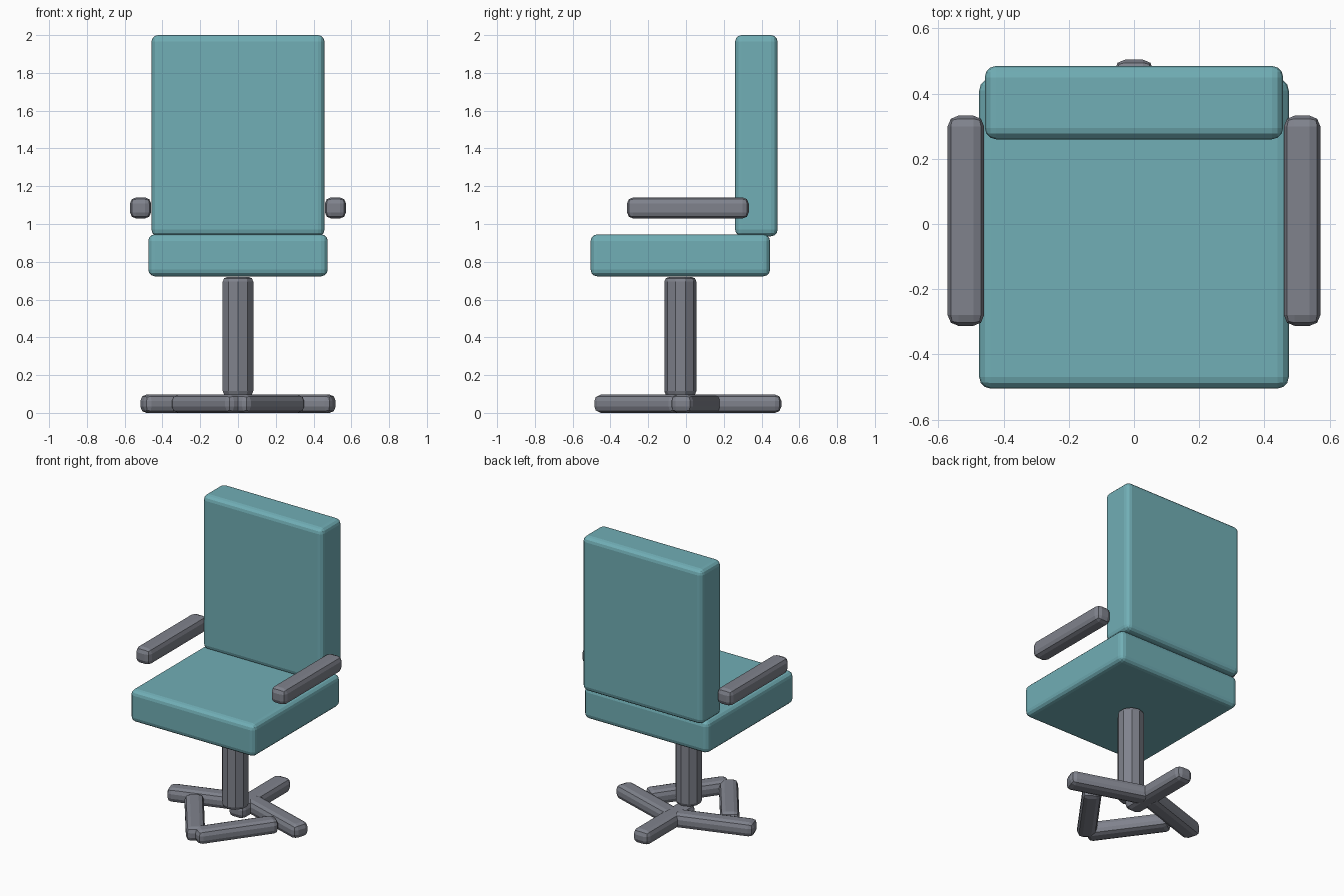
import bpy, bmesh, math
from mathutils import Matrix

if "Cube" in bpy.data.objects:
    bpy.data.objects.remove(bpy.data.objects["Cube"])


def material(name, rgb):
    m = bpy.data.materials.new(name)
    m.diffuse_color = (*rgb, 1)
    m.use_nodes = True
    m.node_tree.nodes["Principled BSDF"].inputs["Base Color"].default_value = m.diffuse_color
    return m


TEAL = material("teal upholstery", (0.165, 0.425, 0.465))
GREY = material("grey metal", (0.215, 0.225, 0.265))


def finish(name, bm, mat, loc, angle=0.0):
    mesh = bpy.data.meshes.new(name)
    bm.to_mesh(mesh)
    bm.free()
    mesh.materials.append(mat)
    ob = bpy.data.objects.new(name, mesh)
    ob.location = loc
    ob.rotation_euler.z = angle
    bpy.context.collection.objects.link(ob)
    return ob


def rounded_box(name, size, loc, mat, bevel, segments=2, angle=0.0):
    bm = bmesh.new()
    bmesh.ops.create_cube(bm, size=1, matrix=Matrix.Diagonal((*size, 1)))
    bmesh.ops.bevel(bm, geom=bm.edges[:], offset=bevel, segments=segments,
                    profile=0.5, affect='EDGES')
    return finish(name, bm, mat, loc, angle)


# Cushions
rounded_box("seat", (0.95, 0.95, 0.222), (0, -0.03, 0.834), TEAL, 0.035, 3)
rounded_box("backrest", (0.916, 0.225, 1.065), (0, 0.3725, 1.4675), TEAL, 0.035, 3)

# Armrests
for side, label in ((-1, "left"), (1, "right")):
    rounded_box(label + "_armrest", (0.112, 0.645, 0.112),
                (side * 0.516, 0.01, 1.085), GREY, 0.033)

# Ten-sided column with rounded rims
bm = bmesh.new()
bmesh.ops.create_cone(bm, cap_ends=True, segments=10, radius1=0.085,
                      radius2=0.085, depth=0.63)
rims = [e for e in bm.edges if abs(e.verts[0].co.z - e.verts[1].co.z) < 1e-4]
bmesh.ops.bevel(bm, geom=rims, offset=0.025, segments=2, profile=0.5, affect='EDGES')
finish("column", bm, GREY, (0, -0.03, 0.405))

# Five base bars on a ring, each turned the opposite way to its position
for i in range(5):
    a = math.radians(90 + 72 * i)
    rounded_box(f"base_bar_{i + 1}", (0.535, 0.12, 0.097),
                (0.267 * math.cos(a), -0.03 + 0.267 * math.sin(a), 0.0485),
                GREY, 0.033, angle=-a)
